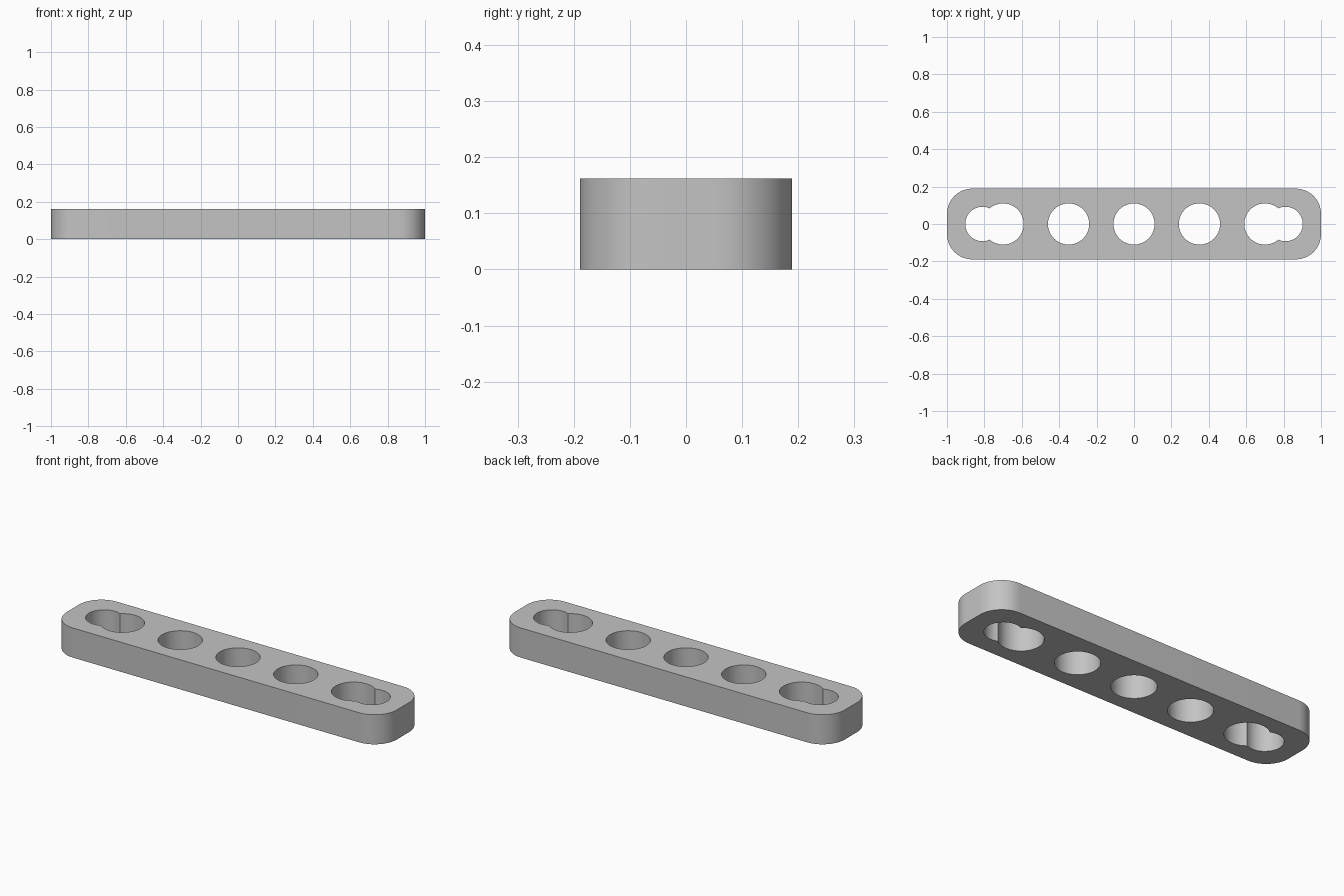
import bpy
import bmesh
from math import acos, cos, sin, pi, radians

cube = bpy.data.objects.get("Cube")
if cube:
    bpy.data.objects.remove(cube, do_unlink=True)

HALF_LENGTH, HALF_WIDTH, HEIGHT, CORNER = 1.0, 0.189, 0.162, 0.135
PITCH, HOLE_R = 0.35, 0.11          # main row of holes
SLOT_X, SLOT_R = 0.81, 0.092        # smaller holes merging with the end holes


def arc(cx, cy, r, start, end, steps):
    """Points along an arc, both ends included."""
    angles = [start + (end - start) * i / steps for i in range(steps + 1)]
    return [(cx + r * cos(a), cy + r * sin(a)) for a in angles]


def rounded_rectangle():
    x, y = HALF_LENGTH - CORNER, HALF_WIDTH - CORNER
    centres = [(x, y), (-x, y), (-x, -y), (x, -y)]
    return [p for i, (cx, cy) in enumerate(centres)
            for p in arc(cx, cy, CORNER, i * pi / 2, (i + 1) * pi / 2, 16)]


def round_hole(x):
    return arc(x, 0, HOLE_R, 0, 2 * pi, 64)[:-1]


def double_hole(side):
    """Outline of an end hole joined with the smaller hole beyond it."""
    x = 2 * PITCH
    d = SLOT_X - x
    reach = (d * d + HOLE_R ** 2 - SLOT_R ** 2) / (2 * d)
    a = acos(reach / HOLE_R)
    b = acos((reach - d) / SLOT_R)
    points = arc(x, 0, HOLE_R, a, 2 * pi - a, 48)
    points += arc(SLOT_X, 0, SLOT_R, -b, b, 40)[1:-1]
    return [(side * px, py) for px, py in points]


def add_loop(bm, points):
    verts = [bm.verts.new((x, y, 0)) for x, y in points]
    return [bm.edges.new((v, verts[i - 1])) for i, v in enumerate(verts)]


# Perforated profile, filled and extruded upwards
bm = bmesh.new()
loops = [rounded_rectangle(), double_hole(-1), double_hole(1)]
loops += [round_hole(i * PITCH) for i in (-1, 0, 1)]
edges = [e for points in loops for e in add_loop(bm, points)]
bmesh.ops.triangle_fill(bm, edges=edges, use_beauty=True)
result = bmesh.ops.extrude_face_region(bm, geom=bm.faces[:], use_keep_orig=True)
top = [g for g in result["geom"] if isinstance(g, bmesh.types.BMVert)]
bmesh.ops.translate(bm, verts=top, vec=(0, 0, HEIGHT))
bmesh.ops.recalc_face_normals(bm, faces=bm.faces[:])

mesh = bpy.data.meshes.new("perforated_bar")
bm.to_mesh(mesh)
bm.free()
bar = bpy.data.objects.new("perforated_bar", mesh)
bpy.context.collection.objects.link(bar)

# Plain grey finish
grey = bpy.data.materials.new("light_grey")
grey.use_nodes = True
colour = (0.55, 0.55, 0.55, 1)
grey.diffuse_color = colour
grey.node_tree.nodes["Principled BSDF"].inputs["Base Color"].default_value = colour
mesh.materials.append(grey)

# Smooth round walls, sharp rims and cusps
bpy.ops.object.select_all(action="DESELECT")
bar.select_set(True)
bpy.context.view_layer.objects.active = bar
bpy.ops.object.shade_smooth_by_angle(angle=radians(30))
